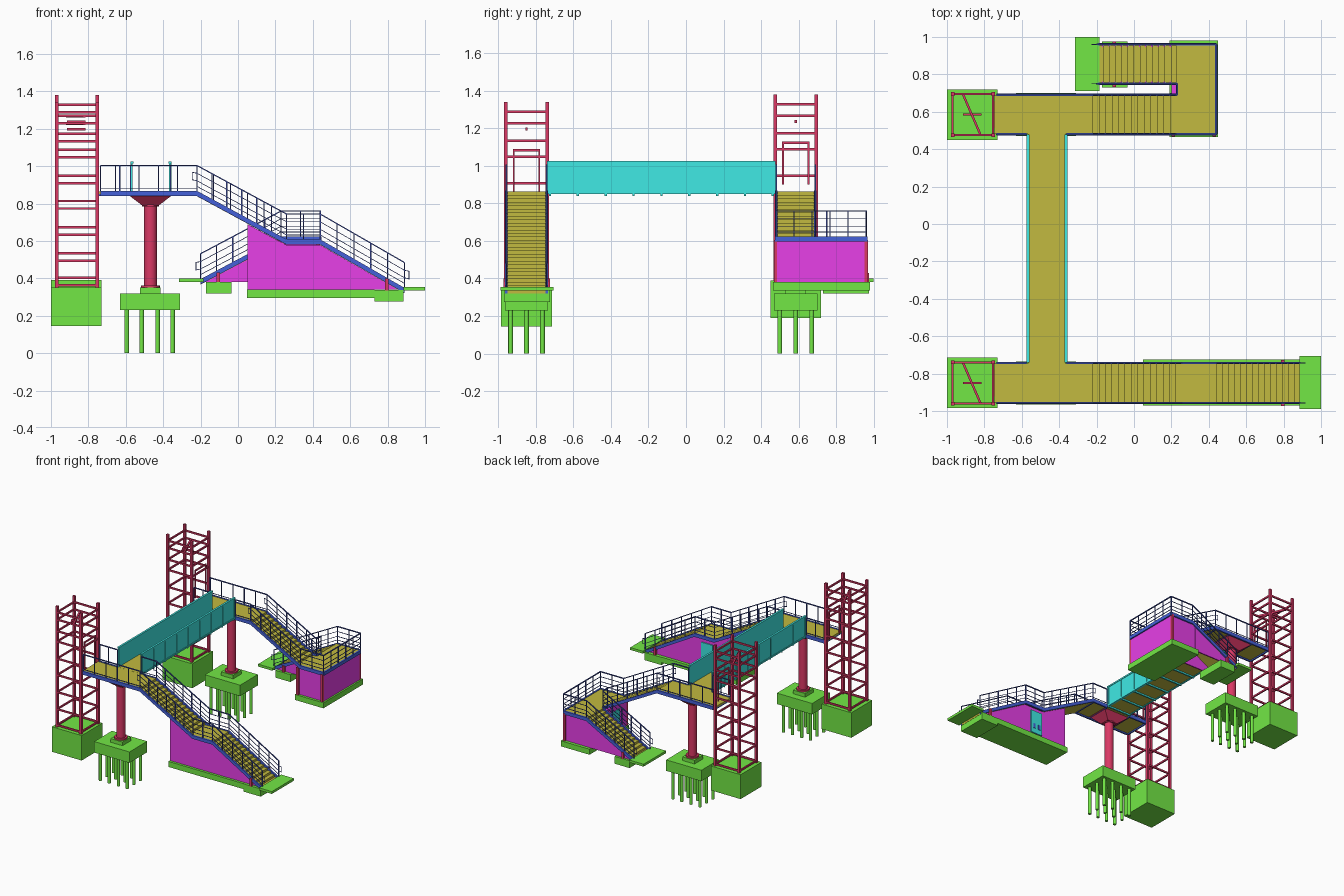
import bpy, bmesh, math
from mathutils import Vector, Matrix

if "Cube" in bpy.data.objects:
    bpy.data.objects.remove(bpy.data.objects["Cube"])

COL = dict(green=(.17, .8, .06), red=(.7, .04, .13), blue=(.06, .12, .7), navy=(.05, .08, .4),
           olive=(.54, .49, .05), magenta=(.8, .05, .8), teal=(.05, .82, .78))
MATS = {}
for k, c in COL.items():
    MATS[k] = bpy.data.materials.new(k)
    MATS[k].diffuse_color = (*c, 1)
PARTS = {}


def part(name, col):
    if name not in PARTS:
        PARTS[name] = (bmesh.new(), col)
    return PARTS[name][0]


def box(bm, x0, x1, y0, y1, z0, z1):
    m = Matrix.Translation(((x0 + x1) / 2, (y0 + y1) / 2, (z0 + z1) / 2)) @ Matrix.Diagonal((x1 - x0, y1 - y0, z1 - z0, 1))
    bmesh.ops.create_cube(bm, size=1, matrix=m)


def post(bm, x, y, z0, z1, w):
    box(bm, x - w / 2, x + w / 2, y - w / 2, y + w / 2, z0, z1)


def plank(bm, p, q, w, h):
    """Bar from p to q, top edge on the line, vertical ends."""
    p, q = Vector(p), Vector(q)
    d = q - p
    s = Vector((-d.y, d.x, 0)).normalized() * w / 2
    dn = Vector((0, 0, -h))
    a, b = [[bm.verts.new(e + o) for o in (s, -s, dn - s, dn + s)] for e in (p, q)]
    bm.faces.new(a)
    bm.faces.new(b[::-1])
    for i in range(4):
        j = (i + 1) % 4
        bm.faces.new((a[j], a[i], b[i], b[j]))


def prism(bm, prof, y0, y1):
    f = bm.faces.new([bm.verts.new((x, y0, z)) for x, z in prof])
    r = bmesh.ops.extrude_face_region(bm, geom=[f], use_keep_orig=True)
    bmesh.ops.translate(bm, vec=(0, y1 - y0, 0), verts=[v for v in r['geom'] if isinstance(v, bmesh.types.BMVert)])


def cyl(bm, x, y, z0, z1, r, n=20):
    bmesh.ops.create_cone(bm, cap_ends=True, segments=n, radius1=r, radius2=r, depth=z1 - z0,
                          matrix=Matrix.Translation((x, y, (z0 + z1) / 2)))


def flight(bm, x0, z0, x1, z1, y0, y1, n):
    dx, dz = (x1 - x0) / n, (z1 - z0) / n
    prof = [(x0, z0)]
    for i in range(n):
        prof += [(x0 + dx * i, z0 + dz * (i + 1)), (x0 + dx * (i + 1), z0 + dz * (i + 1))]
    prism(bm, prof + [(x1, z1 - .025), (x0, z0 - .025)], y0, y1)


def railing(side, pts):
    """Stringer, top rail, posts and handrails along a path."""
    st, rl = part(side + '_stringers', 'blue'), part(side + '_railings', 'navy')
    up = lambda p, h: Vector(p) + Vector((0, 0, h))
    for a, b in zip(pts, pts[1:]):
        plank(st, up(a, .004), up(b, .004), .013, .028)
        plank(rl, up(a, .143), up(b, .143), .008, .007)
        a, b = Vector(a), Vector(b)
        n = max(1, round((b - a).length / .095))
        for i in range(n + 1):
            c = a.lerp(b, i / n)
            post(rl, c.x, c.y, c.z, c.z + .14, .006)
        flat_top = a.z > .86 and b.z > .86
        for h in ((.02,) if flat_top else (.03, .06, .1)):
            plank(rl, up(a, h), up(b, h), .004, .004)
        # returned handrail ends at the head and foot of a flight
        for e, cond, s in ((a, a.z > .86 and b.z < .86, -1), (b, b.z < .5, 1)):
            if cond:
                o = Vector((math.copysign(.024, b.x - a.x) * s, 0, -.005 * s))
                for h in (.1, .06):
                    plank(rl, up(e, h), up(e + o, h), .004, .004)
                post(rl, (e + o).x, e.y, e.z + .055 - .005 * s, e.z + .1 - .005 * s, .004)


def tower(side, yc, z0, base):
    g = part(side + '_tower_foundation', 'green')
    box(g, -1, -.73, yc - .135, yc + .135, base, z0)
    t = part(side + '_lift_tower', 'red')
    xs, ys = (-.97, -.753), (yc - .11, yc + .11)
    for x in xs:
        for y in ys:
            post(t, x, y, z0, z0 + .99, .019)
    for h in (.02, .15, .29, .43, .565, .705, .79, .885, .945):
        z = z0 + h
        for y in ys:
            plank(t, (xs[0], y, z), (xs[1], y, z), .011, .013)
        for x in xs:
            if x < -.9 or not .5 < h < .7:
                plank(t, (x, ys[0], z), (x, ys[1], z), .011, .013)
    # roof diagonal, hoist beam and door frame
    plank(t, (-.915, yc + .11, z0 + .885), (-.82, yc - .11, z0 + .885), .012, .015)
    plank(t, (-.915, yc, z0 + .855), (-.815, yc, z0 + .855), .012, .015)
    for dy in (-.068, .068):
        post(t, -.75, yc + dy, z0 + .51, z0 + .74, .009)
    plank(t, (-.75, yc - .068, z0 + .74), (-.75, yc + .068, z0 + .74), .009, .012)


def pier(side, yc):
    g = part(side + '_pile_cap', 'green')
    box(g, -.63, -.31, yc - .115, yc + .115, .23, .32)
    box(g, -.525, -.415, yc - .055, yc + .055, .32, .35)
    for x in (-.595, -.515, -.43, -.35):
        for dy in (-.085, 0, .085):
            cyl(part(side + '_piles', 'green'), x, yc + dy, 0, .235, .0125, 10)
    c = part(side + '_pier_column', 'red')
    cyl(c, -.468, yc, .35, .84, .034)
    cyl(c, -.468, yc, .345, .362, .05)
    cyl(c, -.468, yc, .785, .8, .045)
    k = part(side + '_pier_capital', 'red')
    r = bmesh.ops.create_cube(k, size=1)['verts']
    for v in r:
        top = v.co.z > 0
        v.co = (-.468 + math.copysign(.118 if top else .045, v.co.x),
                yc + math.copysign(.09 if top else .04, v.co.y), .846 if top else .79)


for side, yc, z0, base in (('front', -.85, .35, .145), ('back', .585, .39, .19)):
    tower(side, yc, z0, base)
    pier(side, yc)
    # upper landing deck
    d = part(side + '_walkway', 'olive')
    plank(d, (-.745, yc, .864), (-.22, yc, .864), .208, .014)
    b = part(side + '_stringers', 'blue')
    for x in (-.74, -.58, -.36, -.23):
        box(b, x - .005, x + .005, yc - .1, yc + .1, .84, .851)

# front stair: two flights in line
d = part('front_walkway', 'olive')
flight(d, -.22, .864, .26, .604, -.952, -.748, 14)
plank(d, (.26, -.85, .604), (.44, -.85, .604), .208, .016)
flight(d, .44, .604, .89, .345, -.952, -.748, 14)
run = [(-.22, .864), (.26, .604), (.44, .604), (.89, .345)]
railing('front', [(-.735, -.957, .864)] + [(x, -.957, z) for x, z in run])
railing('front', [(-.735, -.743, .864), (-.575, -.743, .864)])
railing('front', [(-.36, -.743, .864)] + [(x, -.743, z) for x, z in run])
prism(part('front_stair_wall', 'magenta'),
      [(.05, .34), (.05, .69), (.26, .578), (.44, .578), (.855, .34)], -.95, -.75)
g = part('front_stair_footing', 'green')
box(g, .047, .73, -.97, -.725, .295, .34)
box(g, .73, .885, -.97, -.725, .275, .338)
box(g, .885, 1, -.99, -.705, .335, .355)
for y in (-.965, -.735):
    post(part('front_stair_posts', 'red'), .795, y, .335, .4, .018)
t = part('front_service_door', 'teal')
box(t, .28, .385, -.752, -.742, .36, .55)
for x in (.3, .345):
    box(part('front_door_vents', 'blue'), x, x + .02, -.743, -.739, .4, .44)

# back stair: upper flight, half landing, return flight
d = part('back_walkway', 'olive')
flight(d, -.22, .864, .23, .62, .483, .687, 13)
box(d, .225, .44, .483, .957, .604, .62)
flight(d, .23, .62, -.2, .392, .753, .957, 13)
railing('back', [(-.735, .48, .864), (-.575, .48, .864)])
railing('back', [(-.36, .48, .864), (-.22, .48, .864), (.23, .48, .62), (.44, .48, .62),
                 (.44, .96, .62), (.23, .96, .62), (-.2, .96, .392)])
railing('back', [(-.735, .69, .864), (-.22, .69, .864), (.23, .69, .62), (.23, .75, .62), (-.2, .75, .392)])
w = part('back_stair_wall', 'magenta')
box(w, .2, .437, .485, .955, .38, .602)
for y in (.753, .947):
    prism(w, [(-.17, .38), (-.17, .392), (.2, .59), (.2, .38)], y, y + .01)
g = part('back_stair_footing', 'green')
box(g, .19, .45, .465, .98, .335, .38)
box(g, -.17, -.035, .73, .975, .32, .38)
box(g, -.315, -.185, .71, 1, .38, .4)
p = part('back_stair_posts', 'red')
for x, y in ((.43, .477), (.43, .96), (.21, .477), (-.105, .742), (-.105, .966)):
    post(p, x, y, .375, .605 if x > 0 else .43, .018)
box(part('back_service_door', 'teal'), .192, .202, .58, .7, .385, .56)

# bridge deck, side panels, ribs and cross beams
plank(part('bridge_deck', 'olive'), (-.466, -.745, .864), (-.466, .485, .864), .2, .012)
b = part('bridge_side_panels', 'teal')
for x, s in ((-.568, -1), (-.364, 1)):
    box(b, x - .004, x + .004, -.74, .478, .855, 1.02)
    box(b, x - .008, x + .008, -.74, .478, 1.013, 1.025)
    box(b, x - .008, x + .008, -.74, .478, .85, .862)
    for i in range(9):
        post(b, x + s * .005, -.725 + i * 1.188 / 8, .86, 1.018, .006)
for i in range(9):
    y = -.725 + i * 1.188 / 8
    box(part('bridge_cross_beams', 'teal'), -.572, -.36, y - .006, y + .006, .84, .853)

# turn every part into an object
for name, (bm, col) in PARTS.items():
    bmesh.ops.recalc_face_normals(bm, faces=bm.faces)
    me = bpy.data.meshes.new(name)
    bm.to_mesh(me)
    bm.free()
    me.materials.append(MATS[col])
    ob = bpy.data.objects.new(name, me)
    bpy.context.collection.objects.link(ob)
    if 'column' in name or 'piles' in name:
        bpy.ops.object.select_all(action='DESELECT')
        ob.select_set(True)
        bpy.context.view_layer.objects.active = ob
        bpy.ops.object.shade_smooth_by_angle(angle=math.radians(40))

for m in bpy.data.materials:
    if m.users and not m.is_grease_pencil:
        m.use_nodes = True
        m.node_tree.nodes["Principled BSDF"].inputs["Base Color"].default_value = m.diffuse_color
